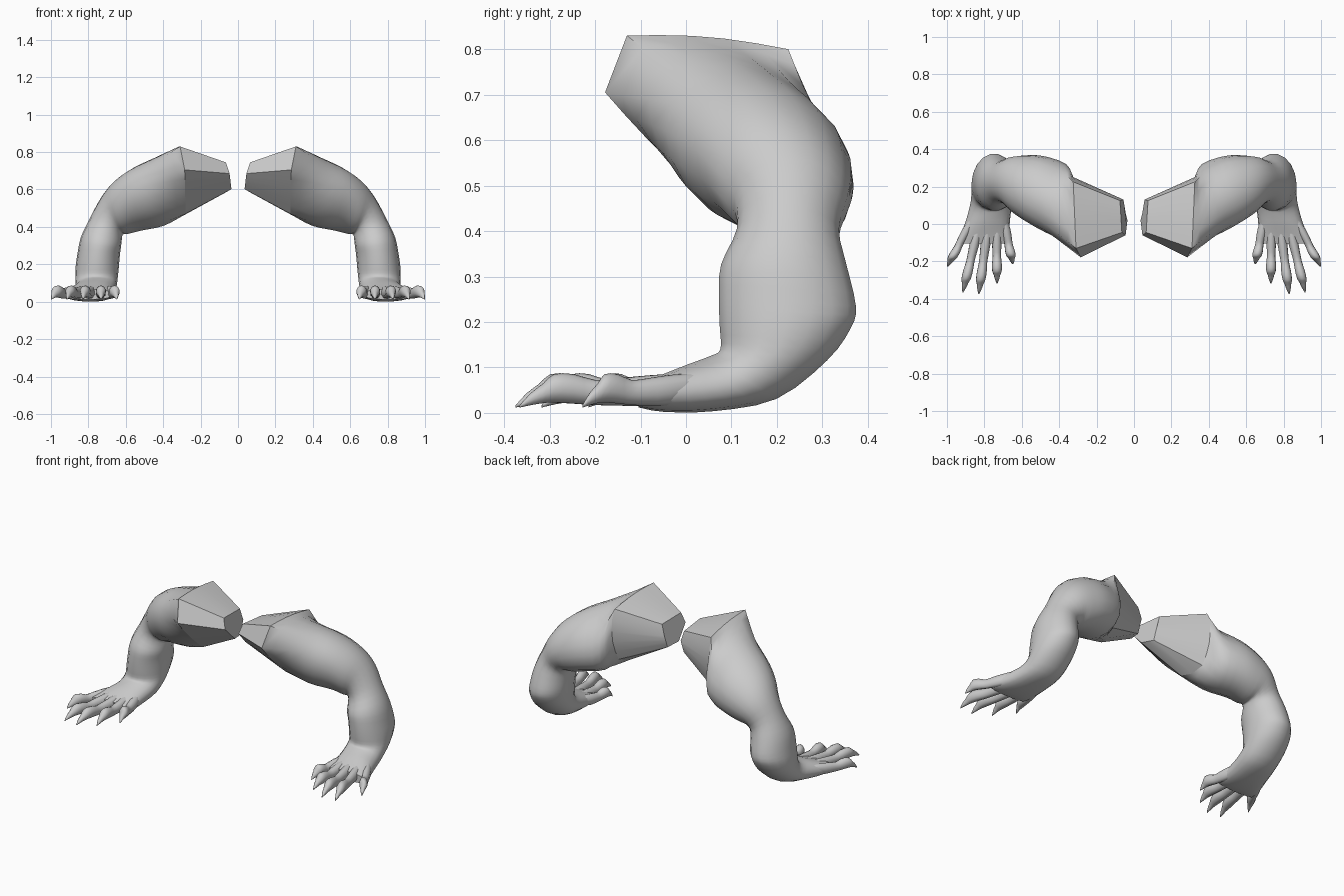
import bpy, bmesh, math
from mathutils import Vector as V

if "Cube" in bpy.data.objects:
    bpy.data.objects.remove(bpy.data.objects["Cube"])

skin = bpy.data.materials.new("grey_skin")
skin.diffuse_color = (0.6, 0.6, 0.6, 1)
skin.use_nodes = True
skin.node_tree.nodes["Principled BSDF"].inputs["Base Color"].default_value = skin.diffuse_color


def finish(name, bm, angle):
    bmesh.ops.recalc_face_normals(bm, faces=bm.faces)
    me = bpy.data.meshes.new(name)
    bm.to_mesh(me)
    bm.free()
    me.materials.append(skin)
    ob = bpy.data.objects.new(name, me)
    bpy.context.collection.objects.link(ob)
    bpy.context.view_layer.objects.active = ob
    ob.select_set(True)
    bpy.ops.object.shade_smooth_by_angle(angle=math.radians(angle))
    ob.select_set(False)


def ring(c, a, b, n, start=130, power=1.0):
    """Rounded ring of n points with half axes a and b; power under 1 is boxier."""
    out = []
    for i in range(n):
        t = math.radians(start - 360 * i / n)
        u, v = (math.copysign(abs(f) ** power, f) for f in (math.cos(t), math.sin(t)))
        out.append(c + a * u + b * v)
    return out


def refine(rings, steps):
    """Smooth in-between rings along the limb."""
    out = []
    for i in range(len(rings) - 1):
        p0, p1 = rings[max(i - 1, 0)], rings[i]
        p2, p3 = rings[i + 1], rings[min(i + 2, len(rings) - 1)]
        for s in range(steps):
            t = s / steps
            out.append([0.5 * (2 * b + (c - a) * t + (2 * a - 5 * b + 4 * c - d) * t * t
                               + (3 * b - a - 3 * c + d) * t ** 3)
                        for a, b, c, d in zip(p0, p1, p2, p3)])
    return out + [rings[-1]]


def loft(name, rings, side, angle=50, cap_start=True, cap_end=True):
    bm = bmesh.new()
    rows = [[bm.verts.new((p.x * side, p.y, p.z)) for p in r] for r in rings]
    n = len(rows[0])
    for r, q in zip(rows, rows[1:]):
        for i in range(n):
            j = (i + 1) % n
            bm.faces.new((r[i], r[j], q[j], q[i]))
    if cap_start:
        bm.faces.new(rows[0])
    if cap_end:
        bm.faces.new(rows[-1])
    finish(name, bm, angle)


def hexagon(corners, bulge):
    """Six corners resampled to 18 points, each side bowed outwards by its bulge."""
    out = []
    for i, count in enumerate((5, 1, 4, 2, 5, 1)):
        a, b = V(corners[i]), V(corners[(i + 1) % 6])
        normal = V((0, a.z - b.z, b.y - a.y)).normalized()
        for k in range(count):
            out.append(a.lerp(b, k / count) + normal * bulge[i] * math.sin(math.pi * k / count))
    return out


# Hip block: faceted inner end and outer rim
hip_in = hexagon(((.065, -.045, .745), (.075, .125, .735), (.055, .13, .67),
                  (.055, .1, .59), (.035, .02, .602), (.045, -.06, .685)), [0] * 6)
rim = hexagon(((.31, -.13, .83), (.325, .225, .80), (.33, .245, .735),
               (.315, .20, .485), (.28, .06, .47), (.285, -.178, .705)),
              (.012, 0, .025, .02, .008, 0))

# Thigh and knee: inner x z, outer x z, front y, back y, yaw, lean
thigh = [(.40, .405, .44, .772, -.04, .318, .3, .035),
         (.52, .38, .56, .715, .025, .362, .3, .025),
         (.59, .362, .66, .645, .07, .367, .2, .01),
         (.615, .36, .73, .56, .105, .357, .1, 0),
         (.62, .34, .79, .45, .11, .338, 0, 0),
         (.625, .30, .84, .345, .075, .355, 0, 0)]
# Calf, heel and foot: left x, right x, front y z, back y z, boxiness
shin = [(.632, .86, .07, .255, .376, .235, 1),
        (.637, .868, .072, .19, .364, .185, 1),
        (.643, .87, .074, .14, .312, .115, 1),
        (.65, .872, .05, .125, .2, .03, .95),
        (.662, .895, 0, .106, .06, .003, .85),
        (.668, .925, -.06, .082, -.05, .002, .8),
        (.672, .94, -.105, .066, -.105, .012, .8)]
leg = [rim]
for xi, zi, xo, zo, yf, yb, yaw, lean in thigh:
    c = V(((xi + xo) / 2, (yf + yb) / 2, (zi + zo) / 2))
    h = (yb - yf) / 2
    leg.append(ring(c, V((-yaw * h, h, 0)), V(((xo - xi) / 2, -lean, (zo - zi) / 2)), 18))
for xl, xr, yf, zf, yb, zb, box in shin:
    c = V(((xl + xr) / 2, (yf + yb) / 2, (zf + zb) / 2))
    leg.append(ring(c, V((0, (yb - yf) / 2, (zb - zf) / 2)), V(((xr - xl) / 2, 0, 0)),
                    18, power=box))

# Toes: base x, tip x, tip y; profile is distance along, height, radius
toes = [(.70, .648, -.215), (.735, .732, -.318), (.775, .83, -.375),
        (.82, .915, -.366), (.86, .997, -.228)]
profile = [(0, .062, .022), (.25, .05, .028), (.45, .046, .025), (.58, .045, .023),
           (.7, .053, .027), (.81, .054, .026), (.87, .043, .018), (.94, .03, .011),
           (1, .014, .002)]

for label, side in (("right", 1), ("left", -1)):
    loft(label + "_hip", [hip_in, rim], side, angle=25, cap_end=False)
    loft(label + "_leg", refine(leg, 3), side, cap_start=False)
    for k, (xb, xt, yt) in enumerate(toes):
        rings = []
        for t, z, r in profile:
            c = V((xb + (xt - xb) * t, .03 + (yt - .03) * t, z))
            rings.append(ring(c, V((r, 0, 0)), V((0, 0, r * 1.2)), 10))
        loft(f"{label}_toe_{k + 1}", refine(rings, 2), side)
